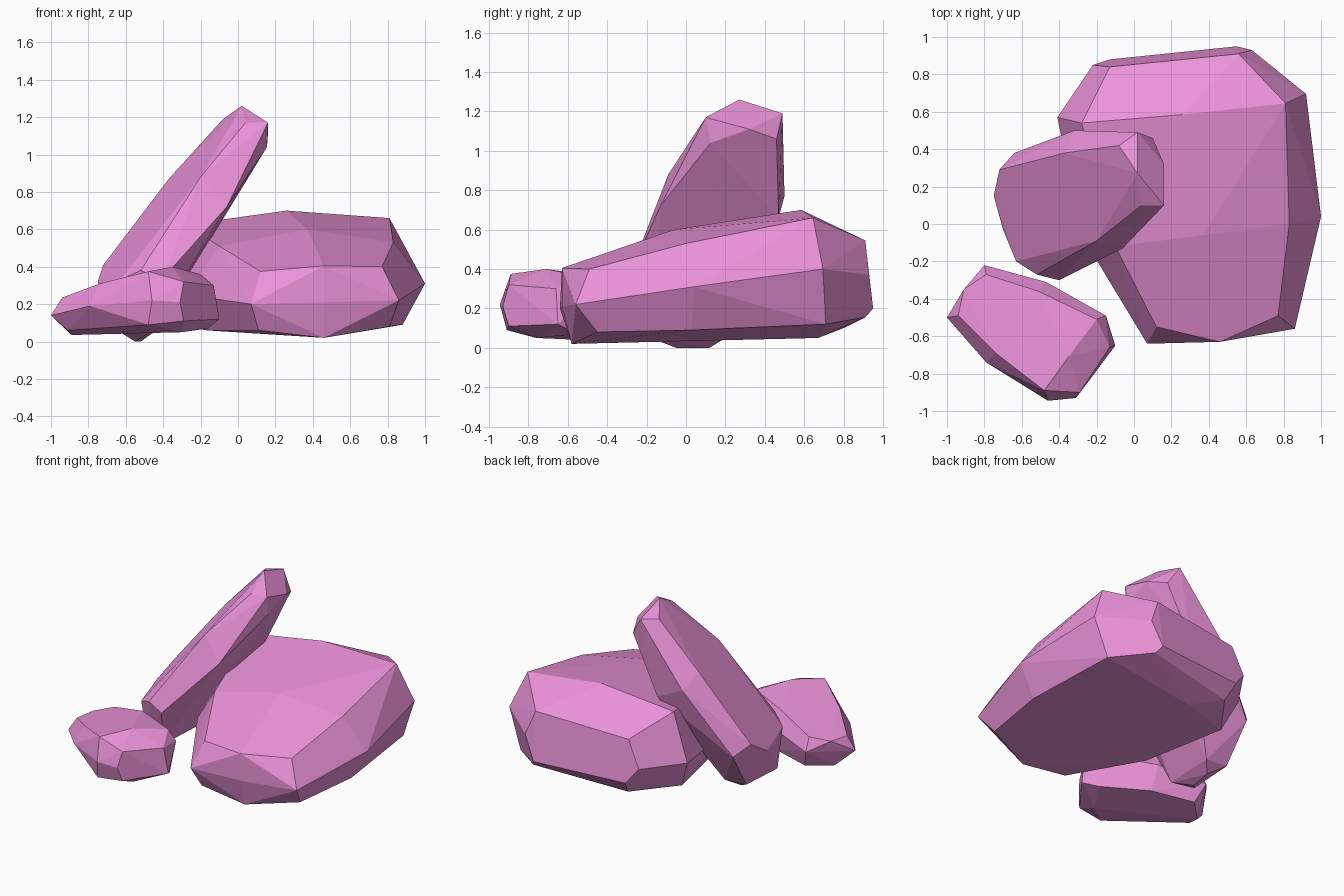
import bpy, bmesh, math

pink = bpy.data.materials.new("pink_stone")
pink.diffuse_color = (0.83, 0.29, 0.69, 1)


def rock(name, *rings):
    """Faceted boulder: hull stretched over a few cross-section rings."""
    bm = bmesh.new()
    for ring in rings:
        for p in ring:
            bm.verts.new(p)
    res = bmesh.ops.convex_hull(bm, input=bm.verts[:])
    loose = [v for v in bm.verts if not v.link_faces]
    bmesh.ops.delete(bm, geom=loose, context='VERTS')
    bmesh.ops.dissolve_limit(bm, angle_limit=math.radians(4),
                             verts=bm.verts[:], edges=bm.edges[:])
    bmesh.ops.recalc_face_normals(bm, faces=bm.faces[:])
    me = bpy.data.meshes.new(name)
    bm.to_mesh(me)
    bm.free()
    me.materials.append(pink)
    ob = bpy.data.objects.new(name, me)
    bpy.context.collection.objects.link(ob)
    return ob


# Wide boulder: upper rim, belly, underside
rock("large_rock",
     [(.12, -.55, .375), (.46, -.63, .405), (.77, -.49, .40), (.83, 0, .53),
      (.81, .645, .66), (.26, .585, .70), (-.28, .54, .625), (-.10, -.12, .51),
      (.37, -.06, .60), (.56, .91, .545), (-.13, .84, .50)],
     [(.07, -.64, .20), (.46, -.63, .21), (.86, -.56, .22), (1, .04, .31),
      (.92, .695, .40), (.63, .93, .37), (.55, .95, .20), (-.22, .85, .31),
      (-.13, .88, .20), (-.41, .57, .30), (-.28, -.06, .25)],
     [(.11, -.57, .06), (.46, -.58, .02), (.81, -.45, .08), (.88, .03, .09),
      (.82, .71, .12), (.58, .91, .155), (.10, .67, .05), (-.10, .80, .10),
      (-.32, .50, .09), (-.17, -.08, .06)])

# Leaning slab: top end, middle, foot
rock("leaning_rock",
     [(.02, .27, 1.26), (.04, .10, 1.17), (.16, .10, 1.17), (.155, .125, 1.04),
      (.16, .32, 1.11), (.02, .49, 1.19), (-.08, .42, 1.19), (.10, .46, 1.06)],
     [(-.37, .38, .87), (-.32, .50, .77), (-.20, -.09, .88),
      (-.06, -.13, .72), (-.10, .47, .66)],
     [(-.52, -.27, .38), (-.40, -.30, .34), (-.63, -.20, .33), (-.72, .29, .41),
      (-.64, .38, .33), (-.75, .15, .32), (-.70, -.03, .30),
      (-.47, -.18, .05), (-.63, -.14, .05), (-.55, -.05, 0), (-.52, .12, 0),
      (-.62, .20, .06), (-.45, .20, .05)])

# Low front stone: upper rim, belly, underside
rock("small_rock",
     [(-.48, -.89, .375), (-.29, -.90, .32), (-.35, -.71, .40), (-.20, -.51, .36),
      (-.51, -.36, .35), (-.79, -.27, .27), (-.91, -.35, .24), (-.94, -.49, .235),
      (-.74, -.69, .31)],
     [(-.13, -.66, .30), (-.10, -.65, .12), (-.31, -.93, .21), (-.46, -.945, .22),
      (-.79, -.74, .19), (-1, -.50, .14), (-.80, -.22, .18), (-.47, -.31, .24),
      (-.15, -.49, .28)],
     [(-.29, -.90, .11), (-.48, -.91, .09), (-.30, -.76, .05), (-.91, -.52, .06),
      (-.89, -.42, .035), (-.75, -.28, .05), (-.45, -.36, .06), (-.16, -.55, .07)])
